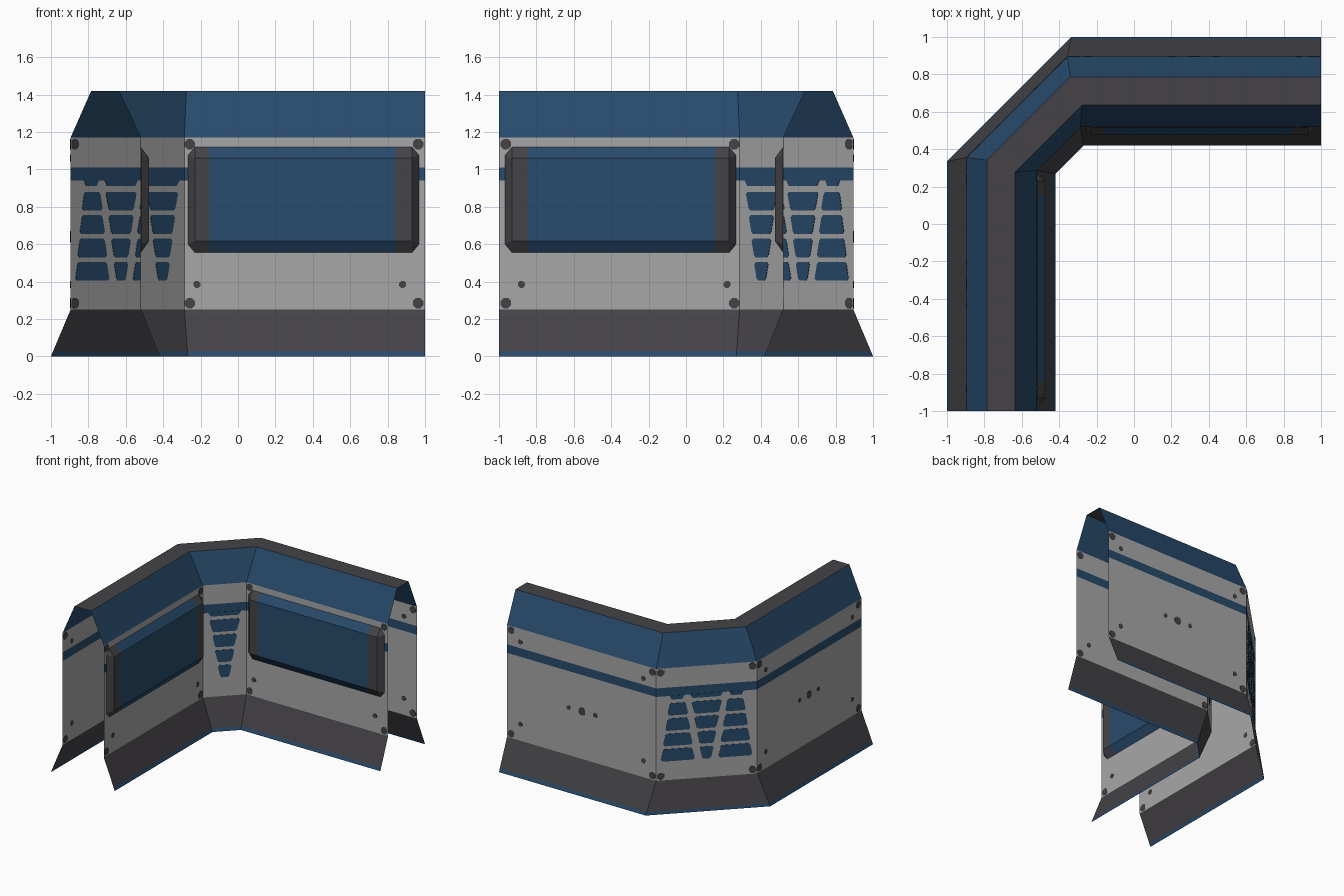
import bpy, bmesh, math
from mathutils import Vector

if "Cube" in bpy.data.objects:
    bpy.data.objects.remove(bpy.data.objects["Cube"])


def material(name, r, g, b):
    m = bpy.data.materials.new(name)
    m.diffuse_color = (r, g, b, 1)
    m.use_nodes = True
    m.node_tree.nodes["Principled BSDF"].inputs["Base Color"].default_value = m.diffuse_color
    return m


MATS = [material("wall_grey", 0.39, 0.39, 0.39),
        material("dark_trim", 0.058, 0.055, 0.062),
        material("deep_blue", 0.021, 0.07, 0.15)]
GREY, DARK, BLUE = 0, 1, 2


def make(name, verts, faces, mats, recalc=True):
    """Flat-shaded mesh object with one material index per face."""
    me = bpy.data.meshes.new(name)
    me.from_pydata([tuple(v) for v in verts], [], faces)
    for m in MATS:
        me.materials.append(m)
    for p, i in zip(me.polygons, mats):
        p.material_index = i
    if recalc:
        bm = bmesh.new()
        bm.from_mesh(me)
        bmesh.ops.recalc_face_normals(bm, faces=bm.faces)
        bm.to_mesh(me)
        bm.free()
    ob = bpy.data.objects.new(name, me)
    bpy.context.collection.objects.link(ob)
    return ob


def swap(p):
    """Mirror across the diagonal of the corner."""
    return Vector((-p[1], -p[0], p[2]))


# Wall shell: open profile swept round the chamfered corner
# rows: (y on the straight leg, z, x of the corner bend, colour up to next row)
rows = [(1.0, 0, -.335, BLUE), (.99, .025, -.337, DARK), (.895, .25, -.356, GREY),
        (.895, .94, -.356, BLUE), (.895, 1.01, -.356, GREY), (.895, 1.17, -.356, BLUE),
        (.785, 1.42, -.341, DARK), (.637, 1.42, -.276, BLUE), (.52, 1.17, -.287, GREY),
        (.52, 1.01, -.287, BLUE), (.52, .94, -.287, GREY), (.52, .25, -.287, DARK),
        (.43, .025, -.27, BLUE), (.42, 0, -.268, BLUE)]
verts, faces, mats = [], [], []
for y, z, bend, _ in rows:
    a, b = Vector((1, y, z)), Vector((bend, y, z))
    verts += [a, b, swap(b), swap(a)]
for i in range(len(rows) - 1):
    for j in range(3):
        k = i * 4 + j
        faces.append((k, k + 1, k + 5, k + 4))
        mats.append(rows[i][3])
make("wall_shell", verts, faces, mats, recalc=False)


# Painted marks: very thin plates straddling the sheet, seen from both sides
class Marks:
    def __init__(self, name, mat):
        self.name, self.mat = name, mat
        self.v, self.f = [], []

    def add(self, poly, origin, along, mirror=False):
        o, d = Vector(origin), Vector(along).normalized()
        n = d.cross(Vector((0, 0, 1))) * .0025
        base, k = len(self.v), len(poly)
        for side in (-1, 1):
            for s, z in poly:
                p = o + d * s + Vector((0, 0, z)) + n * side
                self.v.append(swap(p) if mirror else p)
        self.f += [tuple(range(base, base + k)), tuple(range(base + k, base + 2 * k))]
        for i in range(k):
            j = (i + 1) % k
            self.f.append((base + i, base + j, base + k + j, base + k + i))

    def finish(self):
        make(self.name, self.v, self.f, [self.mat] * len(self.f))


def dot(s, z, r):
    return [(s + r * math.cos(math.pi * (i + .5) / 4), z + r * math.sin(math.pi * (i + .5) / 4))
            for i in range(8)]


# Bolts on the straight walls and on the outer chamfer
X = (1, 0, 0)
DIAG = (1, 1, 0)
OUT_MID, IN_MID = (-.6255, .6255, 0), (-.4035, .4035, 0)
bolts = Marks("bolts", DARK)
for mirror in (False, True):
    for z in (1.135, .285):
        for x in (-.258, .963):
            bolts.add(dot(x, z, .03), (0, .52, 0), X, mirror)
        for x in (-.32, .963):
            bolts.add(dot(x, z, .03), (0, .895, 0), X, mirror)
    for x in (-.22, .88):
        bolts.add(dot(x, .385, .02), (0, .52, 0), X, mirror)
    for x in (-.24, .88):
        for z in (.385, 1.06):
            bolts.add(dot(x, z, .02), (0, .895, 0), X, mirror)
    for x, r in ((.2, .018), (.32, .033), (.44, .018)):
        bolts.add(dot(x, .64, r), (0, .895, 0), X, mirror)
for s in (-.348, .348):
    for z in (1.135, .285):
        bolts.add(dot(s, z, .03), OUT_MID, DIAG)
bolts.finish()


def slat(l0, r0, l1, r1, z0, z1, c=.012):
    """Trapezoid with clipped corners (bottom l0..r0, top l1..r1)."""
    return [(l0 + c, z0), (r0 - c, z0), (r0, z0 + c), (r1, z1 - c),
            (r1 - c, z1), (l1 + c, z1), (l1, z1 - c), (l0, z0 + c)]


# Vent pattern on the chamfers: tapering centre column, flaring side columns
vents = Marks("vent_pattern", BLUE)
for i, (z0, z1) in enumerate(((.405, .505), (.53, .63), (.655, .755), (.78, .88))):
    w0, w1 = .035 + .02 * i, .052 + .02 * i
    if i == 3:
        w0, w1 = .095, .115
    for mid in (OUT_MID, IN_MID):
        vents.add(slat(-w0, w0, -w1, w1, z0, z1), mid, DIAG)
    l0, r0 = -.345 + .017 * i, -.09 - .017 * i
    l1, r1 = l0 + .015, r0 - .017
    vents.add(slat(l0, r0, l1, r1, z0, z1), OUT_MID, DIAG)
    vents.add(slat(-r0, -l0, -r1, -l1, z0, z1), OUT_MID, DIAG)
# Teeth hanging from the stripe
for mid in (OUT_MID, IN_MID):
    vents.add([(-.105, .91), (.105, .91), (.125, .941), (-.125, .941)], mid, DIAG)
for s in (-.225, .225):
    vents.add([(s - .04, .91), (s + .04, .91), (s + .055, .941), (s - .055, .941)], OUT_MID, DIAG)
vents.finish()


# Raised window panels on the inner walls
def window(name, mirror):
    cols = [-.23, -.155, .845, .93]
    prof = [(.519, .555), (.475, .617), (.475, 1.06), (.519, 1.12)]
    v = [Vector((x, y, z)) for y, z in prof for x in cols]
    f, m = [], []
    for r in range(3):
        for c in range(3):
            k = r * 4 + c
            f.append((k, k + 1, k + 5, k + 4))
            m.append(BLUE if c == 1 else DARK)
    # Bevelled ends with clipped corners
    for x, c, flip in ((-.268, 0, False), (.968, 3, True)):
        lo = len(v)
        v += [Vector((x, .519, .6)), Vector((x, .519, 1.075))]
        for face in ((lo, 4 + c, 8 + c, lo + 1), (lo, c, 4 + c), (lo + 1, 8 + c, 12 + c)):
            f.append(face[::-1] if flip else face)
            m.append(DARK)
    make(name, [swap(p) for p in v] if mirror else v, f, m)


window("window_panel_back", False)
window("window_panel_left", True)
